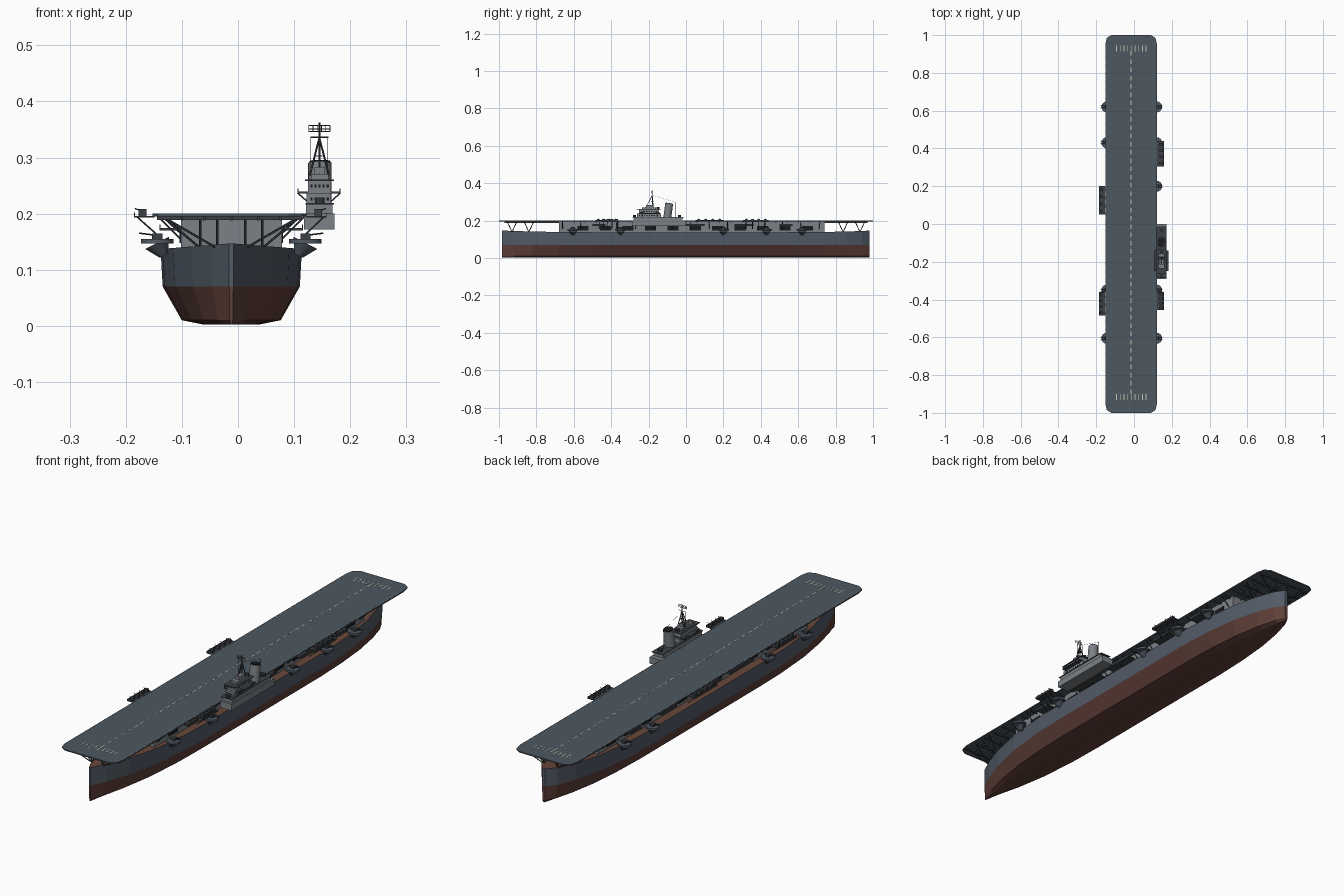
import bpy, bmesh, math
from mathutils import Vector, Matrix

cube = bpy.data.objects.get("Cube")
if cube:
    bpy.data.objects.remove(cube, do_unlink=True)

CX = -0.012  # hull centreline


def material(name, rgb):
    m = bpy.data.materials.new(name)
    m.use_nodes = True
    m.diffuse_color = (*rgb, 1)
    bsdf = m.node_tree.nodes["Principled BSDF"]
    bsdf.inputs["Base Color"].default_value = (*rgb, 1)
    bsdf.inputs["Roughness"].default_value = 0.8
    return m


HULL = material("hull blue grey", (0.085, 0.105, 0.135))
RED = material("bottom red", (0.115, 0.05, 0.04))
DECK = material("deck slate", (0.075, 0.095, 0.12))
GREY = material("structure grey", (0.2, 0.22, 0.24))
DARK = material("fitting dark grey", (0.045, 0.052, 0.062))
WOOD = material("wood brown", (0.14, 0.065, 0.045))
PAINT = material("marking cream", (0.6, 0.56, 0.42))
BLACK = material("opening black", (0.01, 0.011, 0.013))


class Part:
    """Collects simple solids into one named object."""

    def __init__(self, name, *mats):
        self.name, self.mats, self.bm = name, mats, bmesh.new()

    def box(self, x0, x1, y0, y1, z0, z1):
        m = Matrix.Translation(((x0 + x1) / 2, (y0 + y1) / 2, (z0 + z1) / 2))
        m = m @ Matrix.Diagonal((x1 - x0, y1 - y0, z1 - z0, 1))
        bmesh.ops.create_cube(self.bm, size=1, matrix=m)
        return self

    def rod(self, a, b, r=0.0015, n=5, r2=None):
        a, b = Vector(a), Vector(b)
        m = Matrix.Translation((a + b) / 2) @ (b - a).to_track_quat("Z", "Y").to_matrix().to_4x4()
        bmesh.ops.create_cone(self.bm, cap_ends=True, segments=n, radius1=r,
                              radius2=r if r2 is None else r2, depth=(b - a).length, matrix=m)
        return self

    def prism(self, outline, z0, z1):
        low, high = ([self.bm.verts.new((x, y, z)) for x, y in outline] for z in (z0, z1))
        self.bm.faces.new(low[::-1])
        self.bm.faces.new(high)
        for i in range(len(low)):
            j = (i + 1) % len(low)
            self.bm.faces.new((low[i], low[j], high[j], high[i]))
        return self

    def done(self, smooth=False):
        bmesh.ops.recalc_face_normals(self.bm, faces=self.bm.faces)
        me = bpy.data.meshes.new(self.name)
        self.bm.to_mesh(me)
        self.bm.free()
        ob = bpy.data.objects.new(self.name, me)
        bpy.context.collection.objects.link(ob)
        for m in self.mats:
            me.materials.append(m)
        if smooth:
            for o in bpy.context.selected_objects:
                o.select_set(False)
            ob.select_set(True)
            bpy.context.view_layer.objects.active = ob
            bpy.ops.object.shade_smooth_by_angle(angle=math.radians(40))
        return ob


# Hull: lofted sections, coloured by height
section = [(0.38, 0.002), (0.7, 0.01), (0.97, 0.07), (1, 0.137)]
stations = [(-0.985, 0.03), (-0.92, 0.28), (-0.82, 0.56), (-0.68, 0.82), (-0.5, 0.97), (-0.35, 1),
            (0.45, 1), (0.6, 0.94), (0.74, 0.8), (0.86, 0.56), (0.94, 0.3), (0.98, 0.06)]
hull = Part("hull", HULL, RED, WOOD)
rings = []
for y, w in stations:
    half = [(f * w * 0.126, z + (0.01 * (1 - w) if z > 0.1 else 0)) for f, z in section]
    pts = [(-x, z) for x, z in half[::-1]] + half
    rings.append([hull.bm.verts.new((CX + x, y, z)) for x, z in pts])
for a, b in zip(rings, rings[1:]):
    for i in range(len(a)):
        j = (i + 1) % len(a)
        hull.bm.faces.new((a[i], a[j], b[j], b[i]))
for r in (rings[0], rings[-1]):
    for i in range(3):
        hull.bm.faces.new((r[i], r[i + 1], r[-2 - i], r[-1 - i]))
for f in hull.bm.faces:
    z = f.calc_center_median().z
    f.material_index = 1 if z < 0.07 else 2 if min(v.co.z for v in f.verts) > 0.13 else 0
hull.done()

# Hangar and the gallery band beneath the flight deck
Part("hangar", GREY).box(CX - 0.09, CX + 0.09, -0.68, 0.74, 0.136, 0.195).done()
doors = Part("hangar_openings", BLACK)
for s in (-1, 1):
    for k in range(11):
        y = -0.58 + k * 0.12
        x = CX + s * 0.09
        doors.box(x - 0.002, x + 0.002, y, y + 0.06, 0.148, 0.172)
doors.done()

# Flight deck with clipped corners
L, R, c = -0.152, 0.122, 0.032
outline = [(L + c, -1), (R - c, -1), (R - 0.008, -1 + 0.015), (R, -1 + 0.05), (R, 1 - 0.05), (R - 0.008, 1 - 0.015),
           (R - c, 1), (L + c, 1), (L + 0.008, 1 - 0.015), (L, 1 - 0.05), (L, -1 + 0.05), (L + 0.008, -1 + 0.015)]
Part("flight_deck", DECK).prism(outline, 0.195, 0.2).done()

# Beams and girders under the deck
beams = Part("deck_beams", DARK)
for k in range(33):
    y = -0.96 + k * 0.06
    beams.box(L + 0.008, R - 0.008, y - 0.003, y + 0.003, 0.189, 0.1955)
for x in (-0.1, -0.06, CX, 0.036, 0.076):
    beams.box(x - 0.002, x + 0.002, -0.97, 0.97, 0.188, 0.1955)
beams.done()

# Struts carrying the deck overhangs and edges
struts = Part("deck_struts", DARK)
for s in (-1, 1):
    for y, w in ((-0.84, 0.055), (0.84, 0.06), (0.93, 0.03), (-0.93, 0.025)):
        for dy in (-0.025, 0.025):
            struts.rod((CX + s * w, y, 0.138), (CX + s * w, y + dy, 0.193), 0.0022)
            struts.rod((CX + s * w, y, 0.138), (CX + s * 0.12, y + dy, 0.193), 0.0022)
    for k in range(15):
        y = -0.66 + k * 0.098
        struts.rod((CX + s * 0.091, y, 0.155), (CX + s * 0.13, y, 0.194), 0.002)
struts.done()

# Painted deck markings
marks = Part("deck_markings", PAINT)
for k in range(42):
    y = -0.9 + k * 0.0437
    marks.box(-0.0175, -0.0135, y, y + 0.024, 0.1995, 0.2006)
    for x in (L + 0.003, R - 0.003):
        marks.box(x - 0.0007, x + 0.0007, y, y + 0.024, 0.1995, 0.2006)
for y in (-0.932, 0.912):
    for k in range(9):
        x = -0.092 + k * 0.0195
        marks.box(x - 0.002, x + 0.002, y, y + 0.032, 0.1995, 0.2006)
marks.done()

# Round gun tubs along both sides
tubs = Part("gun_tubs", HULL)
guns = Part("guns", DARK)
for s in (-1, 1):
    for y in (0.62, 0.43, 0.2, -0.35, -0.605):
        if s < 0 and y == 0.2:
            continue
        x = CX + s * 0.132
        tubs.rod((x, y, 0.147), (x, y, 0.155), 0.029, 16)
        tubs.rod((x - s * 0.012, y, 0.125), (x, y, 0.148), 0.008, 10, 0.024)
        guns.box(x - 0.009, x + 0.009, y - 0.01, y + 0.01, 0.154, 0.165)
        for dy in (-0.005, 0.005):
            guns.rod((x, y + dy, 0.161), (x + s * 0.032, y + dy, 0.165), 0.0015)

# Rectangular gun galleries beside the flight deck
gallery = Part("gun_galleries", DARK)
for s, y0, y1, edge in ((-1, 0.05, 0.2, -0.185), (-1, -0.485, -0.36, -0.185),
                        (1, 0.305, 0.44, 0.158), (1, -0.455, -0.36, 0.158)):
    inner = edge - s * 0.036
    lo, hi = sorted((edge, inner))
    gallery.box(lo, hi, y0, y1, 0.193, 0.196)
    gallery.box(*sorted((edge, edge - s * 0.0015)), y0, y1, 0.196, 0.202)
    n = 4
    for k in range(n):
        y = y0 + (k + 0.5) * (y1 - y0) / n
        x = edge - s * 0.015
        guns.box(x - 0.007, x + 0.007, y - 0.007, y + 0.007, 0.195, 0.208)
        guns.rod((x, y, 0.204), (x + s * 0.014, y, 0.209), 0.0012)
        gallery.rod((edge - s * 0.005, y, 0.194), (CX + s * 0.124, y, 0.155), 0.0016)
gallery.done()
guns.done()
tubs.done(smooth=True)

# Small side platforms at hangar level
walk = Part("side_platforms", DARK)
for s in (-1, 1):
    for y0, y1 in ((-0.5, -0.43), (-0.26, -0.1), (-0.04, 0.1), (0.26, 0.36), (0.5, 0.57)):
        walk.box(*sorted((CX + s * 0.085, CX + s * 0.128)), y0, y1, 0.17, 0.174)
        walk.box(*sorted((CX + s * 0.126, CX + s * 0.128)), y0, y1, 0.174, 0.181)
walk.done()

# Island: sponson, deckhouse, bridge tower
island = Part("island", GREY)
island.box(0.118, 0.172, -0.29, 0, 0.172, 0.2)
island.box(0.121, 0.168, -0.28, -0.02, 0.2, 0.217)
island.box(0.122, 0.166, -0.262, -0.135, 0.217, 0.237)
island.box(0.125, 0.166, -0.25, -0.145, 0.237, 0.26)
island.box(0.13, 0.161, -0.235, -0.16, 0.26, 0.271)
island.box(0.136, 0.155, -0.215, -0.175, 0.271, 0.283)
island.done()
Part("island_decks", DARK).box(0.106, 0.183, -0.25, -0.14, 0.2355, 0.239).box(
    0.119, 0.171, -0.265, -0.135, 0.2585, 0.261).box(0.12, 0.171, -0.287, -0.012, 0.216, 0.2185).done()

# Bridge windows
win = Part("bridge_windows", BLACK)
for z in (0.226, 0.249):
    f = -0.262 if z < 0.23 else -0.25
    for k in range(5):
        x = 0.131 + k * 0.0072
        win.box(x - 0.002, x + 0.002, f - 0.001, f + 0.001, z - 0.0025, z + 0.0025)
    for k in range(7):
        y = f + 0.014 + k * 0.013
        win.box(0.1655, 0.1668, y - 0.003, y + 0.003, z - 0.0025, z + 0.0025)
win.done()

# Funnel, raked slightly aft
Part("funnel", GREY).rod((0.146, -0.1, 0.215), (0.146, -0.09, 0.29), 0.021, 20).done(smooth=True)
Part("funnel_cap", BLACK).rod((0.146, -0.0905, 0.286), (0.146, -0.0895, 0.2935), 0.0185, 20).done(smooth=True)

# Tripod mast, yard, radar frame and rigging
mast = Part("mast", DARK)
top = (0.145, -0.18, 0.335)
for x, y in ((0.128, -0.175), (0.162, -0.175), (0.145, -0.215)):
    mast.rod((x, y, 0.268), top, 0.0018)
mast.rod((0.145, -0.18, 0.27), (0.145, -0.18, 0.362), 0.0017)
mast.rod((0.129, -0.18, 0.336), (0.161, -0.18, 0.336), 0.001)
mast.box(0.139, 0.151, -0.186, -0.172, 0.302, 0.304)
for z in (0.346, 0.351, 0.357):
    mast.rod((0.126, -0.186, z), (0.164, -0.186, z), 0.0009)
for k in range(6):
    x = 0.126 + k * 0.0076
    mast.rod((x, -0.186, 0.346), (x, -0.186, 0.357), 0.0008)
mast.rod((0.146, -0.058, 0.217), (0.146, -0.058, 0.3), 0.0012)
mast.rod(top, (0.146, -0.058, 0.298), 0.0005, 3)
for x in (0.13, 0.16):
    mast.rod((x, -0.18, 0.336), (x, -0.18, 0.27), 0.0005, 3)
mast.done()

# Directors, light guns and bridge wing props
fit = Part("island_fittings", DARK)
for y, z in ((-0.275, 0.217), (-0.035, 0.217), (-0.15, 0.26)):
    fit.rod((0.146, y, z), (0.146, y, z + 0.012), 0.009, 10)
for x0, x1 in ((0.107, 0.124), (0.182, 0.165)):
    for y in (-0.235, -0.155):
        fit.rod((x0, y, 0.236), (x1, y, 0.221), 0.0014)
        fit.box(x0 - 0.001, x0 + 0.001, y - 0.012, y + 0.012, 0.238, 0.245)
fit.done()
